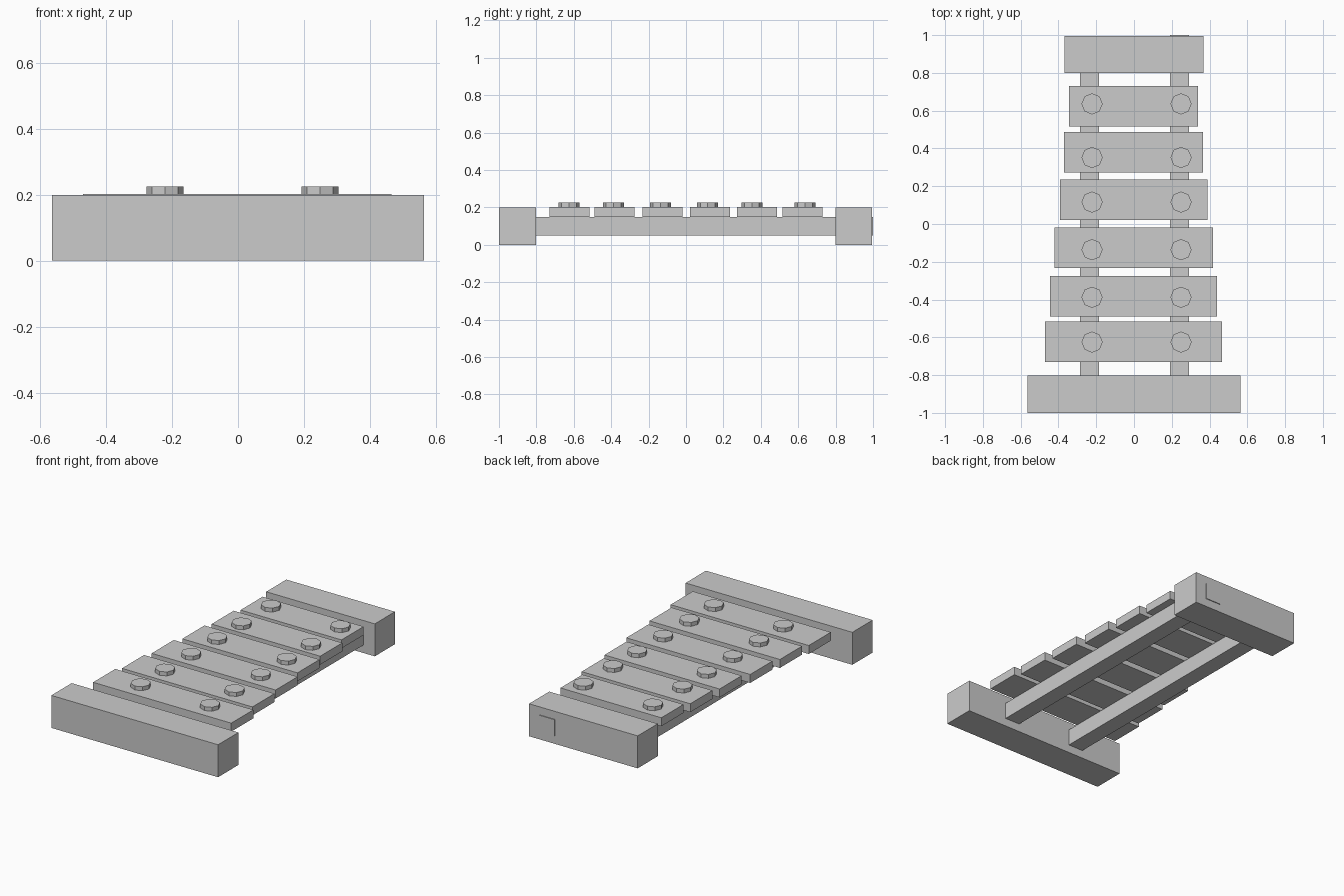
import bpy

if "Cube" in bpy.data.objects:
    bpy.data.objects.remove(bpy.data.objects["Cube"])


def box(name, x0, x1, y0, y1, z0, z1):
    bpy.ops.mesh.primitive_cube_add(
        size=1, location=((x0 + x1) / 2, (y0 + y1) / 2, (z0 + z1) / 2))
    ob = bpy.context.object
    ob.name = name
    ob.scale = (x1 - x0, y1 - y0, z1 - z0)
    bpy.ops.object.transform_apply(location=False, rotation=False, scale=True)
    return ob


def bolt(name, x, y):
    bpy.ops.mesh.primitive_cylinder_add(
        vertices=8, radius=0.056, depth=0.026, location=(x, y, 0.213))
    bpy.context.object.name = name


# End blocks
box("front_block", -0.565, 0.565, -1.0, -0.803, 0, 0.199)
box("back_block", -0.369, 0.367, 0.80, 0.995, 0, 0.199)

# Rails let into the blocks; the right one pokes just through the back
box("left_rail", -0.286, -0.184, -0.99, 0.985, 0.05, 0.15)
box("right_rail", 0.19, 0.292, -0.985, 1.0, 0.05, 0.15)

# Slats narrowing toward the back: (centre y, half width, bolt y)
slats = [
    (-0.624, 0.468, -0.625),
    (-0.382, 0.442, -0.388),
    (-0.126, 0.420, -0.136),
    (0.128, 0.390, 0.116),
    (0.380, 0.368, 0.352),
    (0.623, 0.342, 0.636),
]
for i, (y, half, bolt_y) in enumerate(slats, 1):
    box(f"slat_{i}", -half - 0.002, half - 0.002, y - 0.107, y + 0.107, 0.15, 0.202)
    bolt(f"left_bolt_{i}", -0.222, bolt_y)
    bolt(f"right_bolt_{i}", 0.249, bolt_y)
